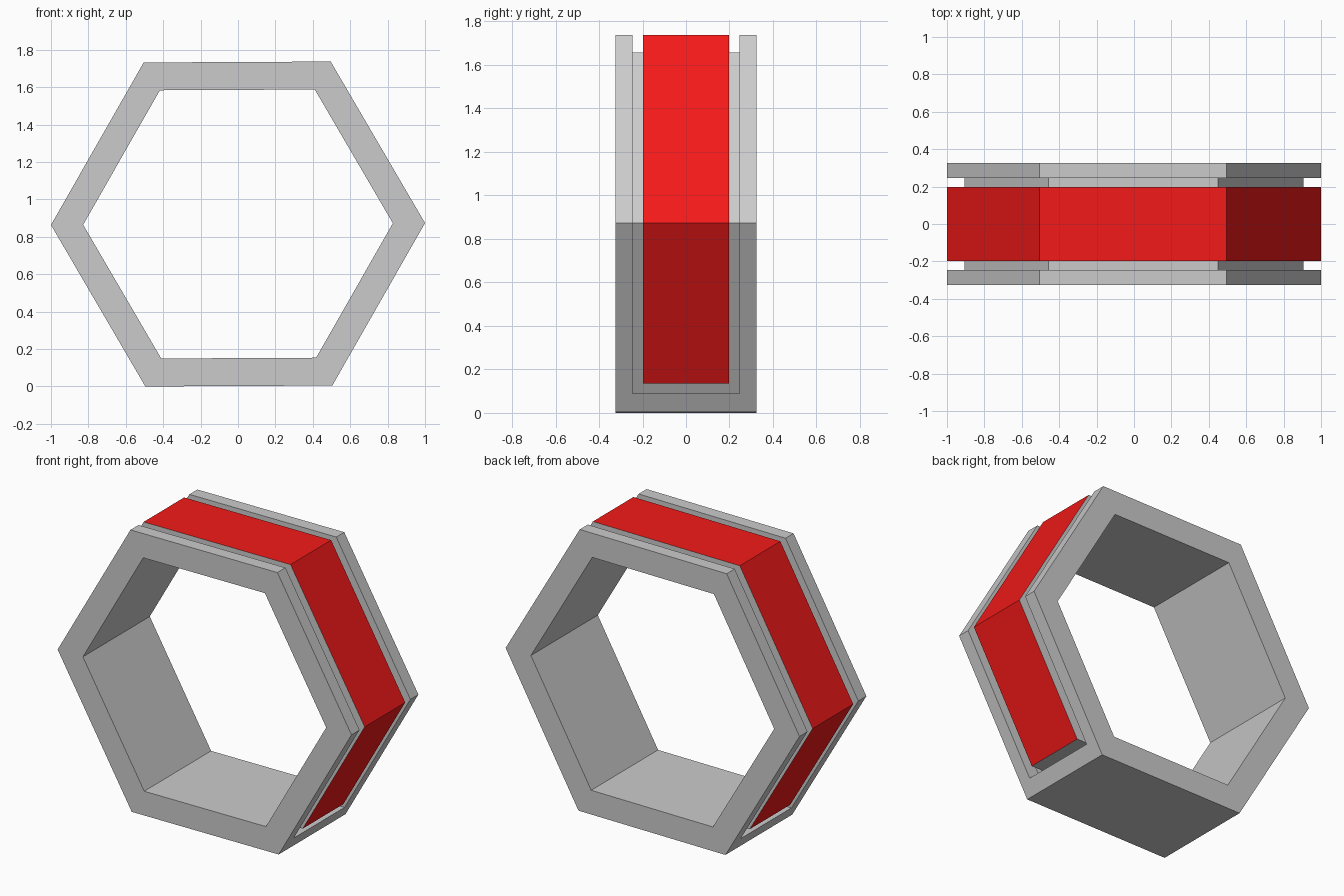
import bpy, bmesh, math

if "Cube" in bpy.data.objects:
    bpy.data.objects.remove(bpy.data.objects["Cube"])

TILT = 0.005        # the ring leans very slightly
CENTRE = 0.8685
R_OUT, R_FLOOR, R_IN = 1.0, 0.907, 0.828


def place(x, z, y):
    c, s = math.cos(TILT), math.sin(TILT)
    return (x * c - z * s, y, CENTRE + x * s + z * c)


def hexagon(r):
    return [(r * math.cos(math.radians(a)), r * math.sin(math.radians(a))) for a in range(0, 360, 60)]


def open_hexagon(r, end):
    # five sides of a hexagon, stopping at height -end on both lower sides
    x = r - end / math.sqrt(3)
    return [(x, -end)] + hexagon(r)[:4] + [(-x, -end)]


def band(name, outer, inner, half, closed, floor=True, colour=None):
    bm = bmesh.new()
    rails = [[bm.verts.new(place(x, z, y)) for x, z in pts]
             for pts, y in ((outer, -half), (outer, half), (inner, half), (inner, -half))]
    n = len(outer)
    for i in range(n if closed else n - 1):
        j = (i + 1) % n
        for k in range(4):
            if k == 2 and not floor:
                continue
            a, b = rails[k], rails[(k + 1) % 4]
            f = bm.faces.new((a[i], b[i], b[j], a[j]))
            if k == 0 and colour:
                f.material_index = 1
    if not closed:
        bm.faces.new([r[0] for r in reversed(rails)])
        bm.faces.new([r[-1] for r in rails])
    me = bpy.data.meshes.new(name)
    bm.to_mesh(me)
    bm.free()
    if colour:
        for label, col in (("grey", (0.8, 0.8, 0.8, 1)), ("red", colour)):
            mat = bpy.data.materials.new(label)
            mat.diffuse_color = col
            mat.use_nodes = True
            mat.node_tree.nodes["Principled BSDF"].inputs["Base Color"].default_value = mat.diffuse_color
            me.materials.append(mat)
    ob = bpy.data.objects.new(name, me)
    bpy.context.collection.objects.link(ob)
    return ob


# Hexagonal ring with a groove around five sides
ring = band("hex_ring", hexagon(R_OUT), hexagon(R_IN), 0.325, True)
cutter = band("groove_cutter", open_hexagon(1.1, 0.782), open_hexagon(R_FLOOR, 0.782), 0.247, False)
mod = ring.modifiers.new("groove", 'BOOLEAN')
mod.operation = 'DIFFERENCE'
mod.solver = 'EXACT'
mod.object = cutter
bpy.context.view_layer.update()
bpy.context.view_layer.objects.active = ring
ring.select_set(True)
bpy.ops.object.modifier_apply(modifier=mod.name)
bpy.data.objects.remove(cutter)

# Raised pad in the groove: red outer faces, grey sides and ends
band("red_band", open_hexagon(R_OUT, 0.736), open_hexagon(R_FLOOR, 0.736), 0.197, False,
     floor=False, colour=(0.9, 0.01, 0.01, 1))
